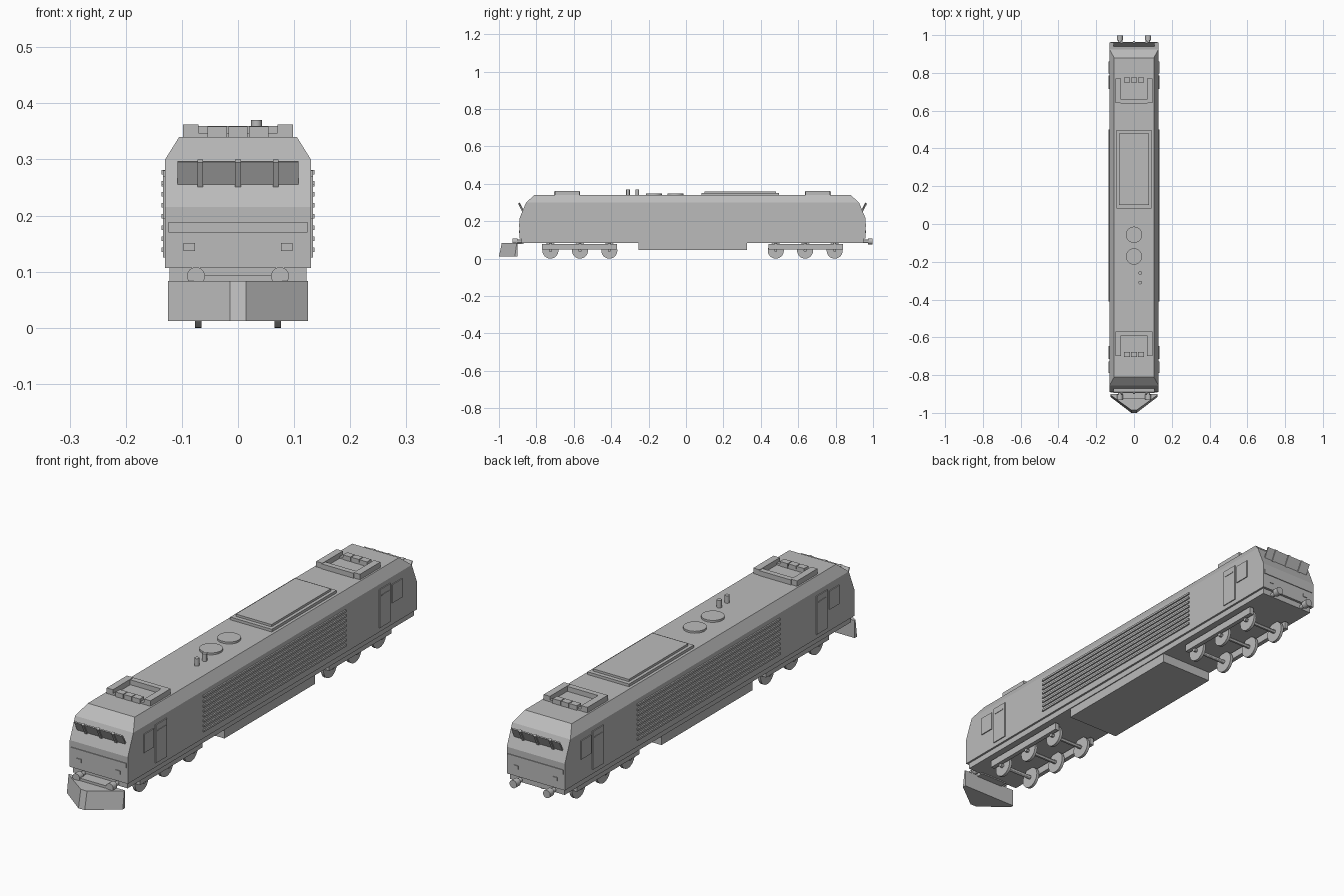
import bpy, bmesh, math
from mathutils import Vector, Matrix

if "Cube" in bpy.data.objects:
    bpy.data.objects.remove(bpy.data.objects["Cube"])

CY = 0.035  # lengthwise middle of the body

grey = bpy.data.materials.new("plain_grey")
grey.diffuse_color = (0.5, 0.5, 0.5, 1)
grey.use_nodes = True
grey.node_tree.nodes["Principled BSDF"].inputs["Base Color"].default_value = grey.diffuse_color


def finish(name, bm):
    bmesh.ops.recalc_face_normals(bm, faces=bm.faces)
    me = bpy.data.meshes.new(name)
    bm.to_mesh(me)
    bm.free()
    me.materials.append(grey)
    ob = bpy.data.objects.new(name, me)
    bpy.context.collection.objects.link(ob)
    return ob


def box(name, x, y, z, tilt=0.0):
    """Box from (min, max) ranges, optionally tilted about its x axis."""
    bm = bmesh.new()
    size = Vector((x[1] - x[0], y[1] - y[0], z[1] - z[0]))
    mid = Vector((x[0] + x[1], y[0] + y[1], z[0] + z[1])) / 2
    m = Matrix.Translation(mid) @ Matrix.Rotation(tilt, 4, 'X') @ Matrix.Diagonal((*size, 1))
    bmesh.ops.create_cube(bm, size=1, matrix=m)
    return finish(name, bm)


def cylinder(name, centre, radius, length, axis='Z', sides=24):
    bm = bmesh.new()
    rot = {'X': Matrix.Rotation(math.pi / 2, 4, 'Y'),
           'Y': Matrix.Rotation(math.pi / 2, 4, 'X'),
           'Z': Matrix.Identity(4)}[axis]
    bmesh.ops.create_cone(bm, cap_ends=True, segments=sides, radius1=radius, radius2=radius,
                          depth=length, matrix=Matrix.Translation(centre) @ rot)
    ob = finish(name, bm)
    bpy.ops.object.select_all(action='DESELECT')
    ob.select_set(True)
    bpy.context.view_layer.objects.active = ob
    bpy.ops.object.shade_smooth_by_angle(angle=math.radians(30))
    return ob


def loft(name, rings):
    """Closed solid through rings of matching points."""
    bm = bmesh.new()
    vs = [[bm.verts.new(p) for p in r] for r in rings]
    n = len(vs[0])
    for a, b in zip(vs, vs[1:]):
        for i in range(n):
            bm.faces.new((a[i], a[(i + 1) % n], b[(i + 1) % n], b[i]))
    bm.faces.new(vs[0][::-1])
    bm.faces.new(vs[-1])
    return finish(name, bm)


def span(end, a, b):
    """y range at distances a, b from the middle, toward one end."""
    return tuple(sorted((CY + end * a, CY + end * b)))


# Body shell with sloping ends and chamfered roof edges
levels = [(0.13, 0.925, 0.107), (0.13, 0.925, 0.215), (0.13, 0.89, 0.30), (0.105, 0.845, 0.34)]
loft("body", [[(-x, CY - y, z), (x, CY - y, z), (x, CY + y, z), (-x, CY + y, z)]
              for x, y, z in levels])
box("underframe", (-0.122, 0.122), (CY - 0.915, CY + 0.915), (0.083, 0.107))
box("fuel_tank", (-0.118, 0.118), (-0.255, 0.325), (0.045, 0.083))

# Both ends
for end, tag in ((-1, "front"), (1, "rear")):
    # windshield leaning outward, with pillars
    tilt = end * -math.atan2(0.022, 0.042)
    box(tag + "_windshield", (-0.108, 0.108), span(end, 0.914, 0.919), (0.253, 0.299), tilt)
    for i in (-1, 0, 1):
        x = i * 0.067
        box(tag + "_window_pillar", (x - 0.005, x + 0.005), span(end, 0.912, 0.923),
            (0.251, 0.300), tilt)
    # nose band and lamps
    box(tag + "_band", (-0.124, 0.124), span(end, 0.92, 0.928), (0.17, 0.189))
    for s in (-1, 1):
        x = s * 0.087
        box(tag + "_lamp", (x - 0.01, x + 0.01), span(end, 0.92, 0.928), (0.137, 0.151))
        # buffers
        cylinder(tag + "_buffer_stem", (s * 0.075, CY + end * 0.925, 0.092), 0.009, 0.03, 'Y', 16)
        cylinder(tag + "_buffer_head", (s * 0.075, CY + end * 0.95, 0.092), 0.016, 0.026, 'Y')
        # side door and cab window
        xr = tuple(sorted((s * 0.125, s * 0.134)))
        box(tag + "_door", xr, span(end, 0.68, 0.75), (0.125, 0.28))
        box(tag + "_door_handle_rail", tuple(sorted((s * 0.13, s * 0.136))),
            span(end, 0.69, 0.74), (0.252, 0.256))
        box(tag + "_cab_window", xr, span(end, 0.762, 0.825), (0.195, 0.27))
        # roof unit side rails
        box(tag + "_roof_rail", tuple(sorted((s * 0.07, s * 0.098))),
            span(end, 0.605, 0.735), (0.335, 0.362))
    # roof unit cross pieces
    box(tag + "_roof_crossbar", (-0.072, 0.072), span(end, 0.602, 0.624), (0.335, 0.36))
    box(tag + "_roof_unit_base", (-0.072, 0.072), span(end, 0.715, 0.735), (0.335, 0.347))
    for i in (-1, 0, 1):
        x = i * 0.037
        box(tag + "_roof_block", (x - 0.017, x + 0.017), span(end, 0.713, 0.74), (0.335, 0.359))

    # Three-axle bogie
    for s in (-1, 1):
        box(tag + "_bogie_beam", tuple(sorted((s * 0.082, s * 0.1))),
            span(end, 0.405, 0.805), (0.048, 0.078))
    for d in (0.445, 0.602, 0.76):
        y = CY + end * d
        cylinder(tag + "_axle", (0, y, 0.043), 0.008, 0.18, 'X', 12)
        for s in (-1, 1):
            cylinder(tag + "_wheel", (s * 0.071, y, 0.043), 0.043, 0.012, 'X', 32)
            cylinder(tag + "_spring", (s * 0.091, y, 0.08), 0.006, 0.012, 'Z', 12)

# Side louvres
for s in (-1, 1):
    for i in range(8):
        z = 0.139 + i * 0.0198
        box("louvre_slat", tuple(sorted((s * 0.128, s * 0.136))), (-0.41, 0.50), (z - 0.004, z + 0.004))

# Roof hatch, fans and exhaust stacks
box("hatch_base", (-0.093, 0.093), (0.083, 0.497), (0.335, 0.351))
box("hatch_lid", (-0.08, 0.08), (0.1, 0.48), (0.35, 0.36))
for y in (-0.057, -0.172):
    cylinder("roof_fan", (0, y, 0.342), 0.043, 0.012, 'Z', 32)
for y in (-0.26, -0.31):
    cylinder("exhaust_stack", (0.033, y, 0.353), 0.0095, 0.034, 'Z', 16)

# Snow plough wedge and its mount
plough = [(0.125, 0.125, -0.915, -1.0, 0.012), (0.125, 0.125, -0.905, -0.985, 0.083)]
loft("plough", [[(-w, -0.9, z), (-w, y0, z), (-0.014, y1, z), (0.014, y1, z), (w, y0, z), (w, -0.9, z)]
                for w, _, y0, y1, z in plough])
box("plough_mount", (-0.062, 0.062), (-0.925, -0.87), (0.078, 0.093))
